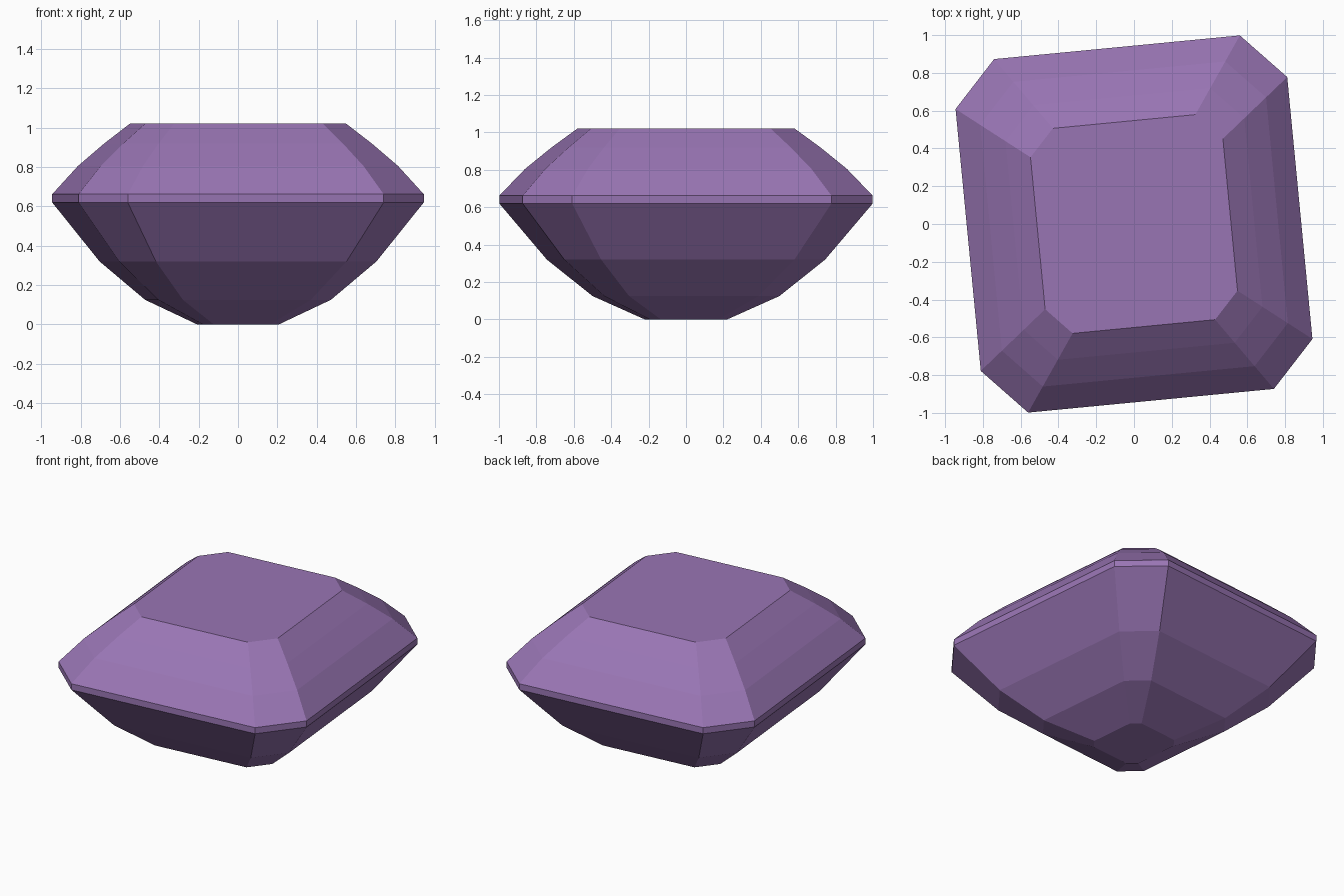
import bpy, bmesh, math
from mathutils import Matrix

if "Cube" in bpy.data.objects:
    bpy.data.objects.remove(bpy.data.objects["Cube"])

# Gem outline: a rectangle with clipped corners, half width and half depth
W, D, CLIP = 0.882, 0.940, 0.741
quarter = [(W, D * CLIP), (W * CLIP, D)]
outline = (quarter
           + [(-x, y) for x, y in reversed(quarter)]
           + [(-x, -y) for x, y in quarter]
           + [(x, -y) for x, y in reversed(quarter)])

# Step-cut tiers from culet to table: (height, scale of the outline)
tiers = [(0.0, 0.22), (0.125, 0.50), (0.32, 0.745), (0.62, 1.0),
         (0.662, 1.0), (0.805, 0.862), (0.92, 0.72), (1.022, 0.58)]

bm = bmesh.new()
rings = [[bm.verts.new((x * s, y * s, z)) for x, y in outline] for z, s in tiers]
n = len(outline)

# Facets between neighbouring tiers, then the flat culet and table
for low, high in zip(rings, rings[1:]):
    for i in range(n):
        j = (i + 1) % n
        bm.faces.new((low[i], low[j], high[j], high[i]))
bm.faces.new(list(reversed(rings[0])))
bm.faces.new(rings[-1])
bmesh.ops.rotate(bm, verts=bm.verts, cent=(0, 0, 0),
                 matrix=Matrix.Rotation(math.radians(5.5), 3, 'Z'))
bmesh.ops.recalc_face_normals(bm, faces=bm.faces)

mesh = bpy.data.meshes.new("cut_gem")
bm.to_mesh(mesh)
bm.free()
gem = bpy.data.objects.new("cut_gem", mesh)
bpy.context.collection.objects.link(gem)

# Purple crystal colour
purple = bpy.data.materials.new("purple_crystal")
purple.diffuse_color = (0.318, 0.178, 0.456, 1)
purple.use_nodes = True
purple.node_tree.nodes["Principled BSDF"].inputs["Base Color"].default_value = purple.diffuse_color
mesh.materials.append(purple)
